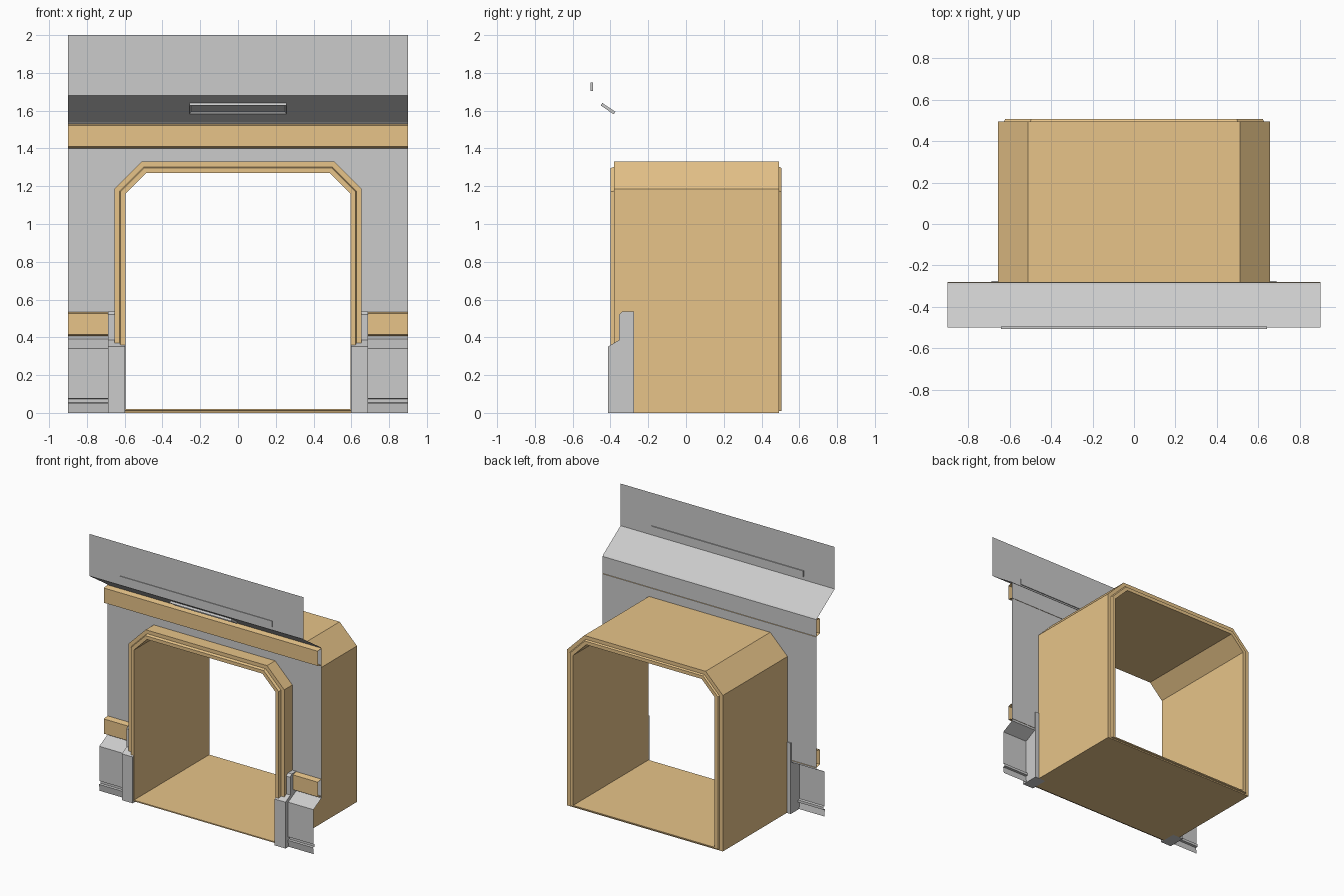
import bpy, bmesh, math
from mathutils import Matrix

if "Cube" in bpy.data.objects:
    bpy.data.objects.remove(bpy.data.objects["Cube"])

ORANGE = bpy.data.materials.new("ochre_paint")
ORANGE.diffuse_color = (0.8, 0.55, 0.25, 1)
ORANGE.use_nodes = True
ORANGE.node_tree.nodes["Principled BSDF"].inputs["Base Color"].default_value = ORANGE.diffuse_color


def make(name, bm, mat=None, mirror=False, solid=False):
    if solid:
        bmesh.ops.recalc_face_normals(bm, faces=bm.faces[:])
    me = bpy.data.meshes.new(name)
    bm.to_mesh(me)
    bm.free()
    ob = bpy.data.objects.new(name, me)
    bpy.context.collection.objects.link(ob)
    if mat:
        me.materials.append(mat)
    if mirror:
        mod = ob.modifiers.new("mirror", 'MIRROR')
        mod.use_mirror_merge = False
    return ob


def sheet(name, profile, x0, x1, mat=None, mirror=False):
    """Sweep an open (y, z) profile, listed top to bottom, along x."""
    bm = bmesh.new()
    rows = [[bm.verts.new((x, y, z)) for y, z in profile] for x in (x0, x1)]
    for i in range(len(profile) - 1):
        bm.faces.new((rows[0][i], rows[0][i + 1], rows[1][i + 1], rows[1][i]))
    return make(name, bm, mat, mirror)


def prism(name, profile, x0, x1, mat=None, mirror=False):
    """Solid from a closed (y, z) outline, extruded along x."""
    bm = bmesh.new()
    face = bm.faces.new([bm.verts.new((x0, y, z)) for y, z in profile])
    ext = bmesh.ops.extrude_face_region(bm, geom=[face])
    verts = [g for g in ext["geom"] if isinstance(g, bmesh.types.BMVert)]
    bmesh.ops.translate(bm, verts=verts, vec=(x1 - x0, 0, 0))
    return make(name, bm, mat, mirror, True)


def arch(d):
    """Chamfered doorway outline, inset by d."""
    k = d * math.tan(math.radians(22.5))
    half = [(0.655 - d, d / 3), (0.655 - d, 1.185 - k), (0.51 - k, 1.33 - d)]
    return half + [(-x, z) for x, z in reversed(half)]


# Tunnel: outlines lofted through the stepped lips and joined into a closed shell
bm = bmesh.new()
steps = [(0, -0.38), (0.027, -0.38), (0.034, -0.4), (0.06, -0.4),
         (0.06, 0.505), (0.034, 0.505), (0.027, 0.493), (0, 0.493)]
rings = [[bm.verts.new((x, y, z)) for x, z in arch(d)] for d, y in steps]
for i, a in enumerate(rings):
    b = rings[(i + 1) % len(rings)]
    for j in range(len(a)):
        k = (j + 1) % len(a)
        bm.faces.new((a[j], a[k], b[k], b[j]))
make("door_tunnel", bm, ORANGE, solid=True)

# Wall sheet with the doorway left open
W = 0.9
WALL_Y = -0.283
outline = [(W, 0.39), (W, 1.4), (-W, 1.4), (-W, 0.39), (-0.655, 0.39)]
outline += list(reversed(arch(0)))[1:-1] + [(0.655, 0.39)]
bm = bmesh.new()
f = bm.faces.new([bm.verts.new((x, WALL_Y, z)) for x, z in outline])
f.normal_update()
if f.normal.y > 0:
    f.normal_flip()
make("wall_panel", bm)

# Overhanging header and the skirting on both sides
sheet("wall_header", [(-0.5, 2), (-0.5, 1.68), (-0.292, 1.54),
                      (WALL_Y, 1.53), (WALL_Y, 1.4)], -W, W)
sheet("skirting", [(WALL_Y, 0.39), (-0.38, 0.34), (-0.38, 0.077), (-0.365, 0.073),
                   (-0.365, 0.054), (-0.383, 0.052), (-0.375, 0)], 0.685, W, mirror=True)


# Raised trim bands, open at the ends
def band(z):
    return [(WALL_Y, z + 0.13), (-0.325, z + 0.122), (-0.325, z + 0.01), (-0.279, z)]


sheet("upper_band", band(1.4), -W, W, ORANGE)
sheet("lower_band", band(0.405), 0.685, W, ORANGE, True)

# Stepped door posts
prism("door_post", [(-0.412, 0), (-0.412, 0.352), (-0.355, 0.385), (-0.355, 0.52),
                    (-0.337, 0.538), (-0.275, 0.538), (-0.275, 0)], 0.597, 0.688, mirror=True)

# Long strip on the header face
prism("header_strip", [(-0.505, 1.705), (-0.505, 1.75), (-0.493, 1.75), (-0.493, 1.705)],
      -0.64, 0.64)

# Recessed lamp lying under the slanted soffit
bm = bmesh.new()
bmesh.ops.create_cube(bm, size=1, matrix=Matrix.Diagonal((0.515, 0.083, 0.016, 1)))
bm.normal_update()
under = [f for f in bm.faces if f.normal.z < -0.9]
bmesh.ops.inset_region(bm, faces=under, thickness=0.012, depth=-0.008)
lamp = make("soffit_lamp", bm)
lamp.location = (0, -0.413, 1.611)
lamp.rotation_euler.x = -math.atan2(0.14, 0.208)
